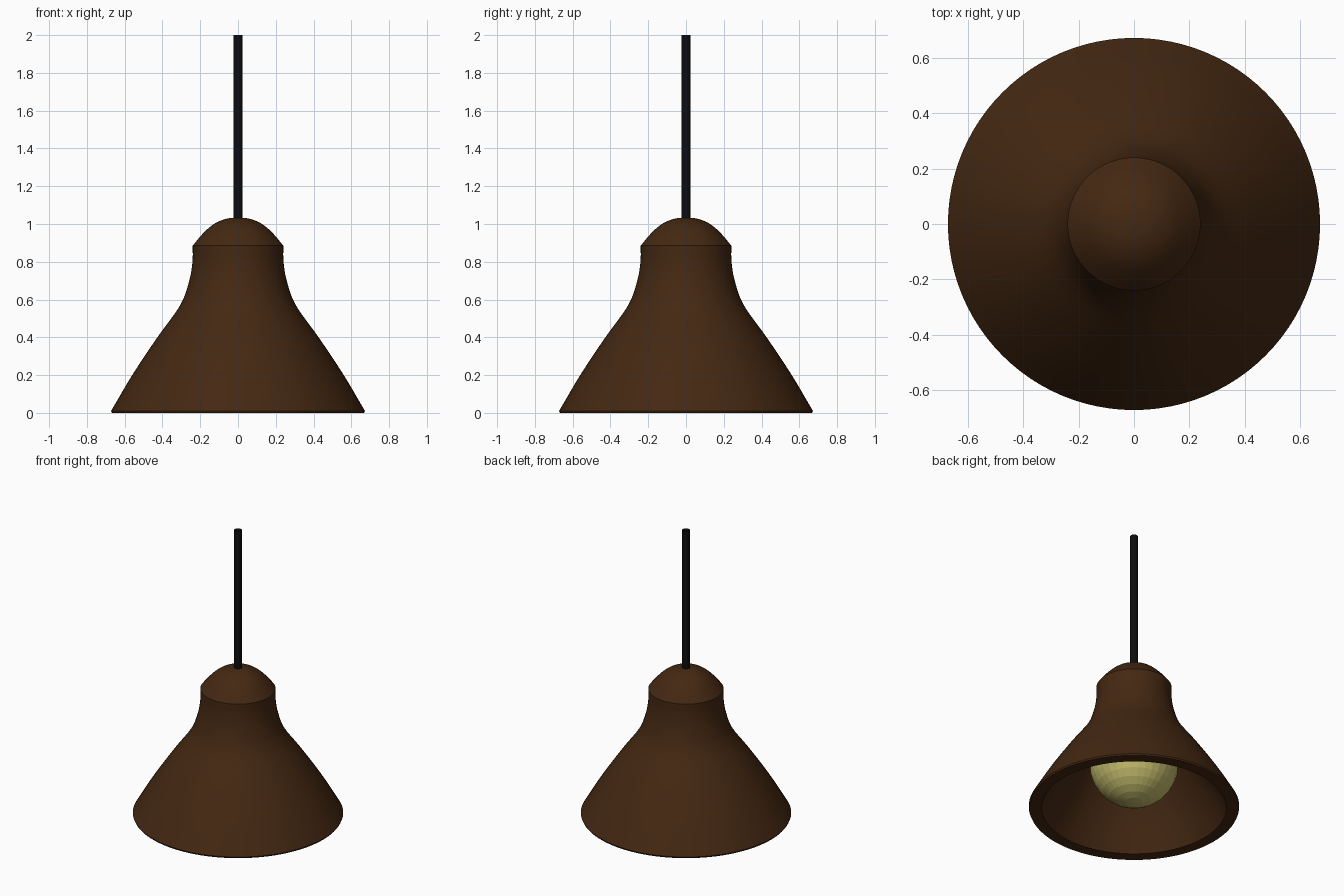
import bpy, bmesh, math
from mathutils import Vector

cube = bpy.data.objects.get("Cube")
if cube:
    bpy.data.objects.remove(cube, do_unlink=True)


def material(name, rgb, roughness=0.6):
    mat = bpy.data.materials.new(name)
    mat.use_nodes = True
    mat.diffuse_color = (*rgb, 1)
    bsdf = mat.node_tree.nodes["Principled BSDF"]
    bsdf.inputs["Base Color"].default_value = (*rgb, 1)
    bsdf.inputs["Roughness"].default_value = roughness
    return mat


def finish(bm, name, mat, smooth_angle=None):
    mesh = bpy.data.meshes.new(name)
    bm.to_mesh(mesh)
    bm.free()
    mesh.materials.append(mat)
    obj = bpy.data.objects.new(name, mesh)
    bpy.context.collection.objects.link(obj)
    if smooth_angle:
        bpy.ops.object.select_all(action='DESELECT')
        obj.select_set(True)
        bpy.context.view_layer.objects.active = obj
        bpy.ops.object.shade_smooth_by_angle(angle=math.radians(smooth_angle))
    return obj


def lathe(name, profile, mat, smooth_angle=30, steps=96):
    """Spin an (r, z) profile around the vertical axis."""
    bm = bmesh.new()
    verts = [bm.verts.new((r, 0, z)) for r, z in profile]
    edges = [bm.edges.new(pair) for pair in zip(verts, verts[1:])]
    bmesh.ops.spin(bm, geom=verts + edges, cent=(0, 0, 0), axis=(0, 0, 1),
                   angle=math.tau, steps=steps)
    bmesh.ops.remove_doubles(bm, verts=bm.verts, dist=0.0005)
    bmesh.ops.recalc_face_normals(bm, faces=bm.faces)
    return finish(bm, name, mat, smooth_angle)


def smooth_path(points, cuts=4):
    """Catmull-Rom curve through the given points."""
    p = [Vector(q) for q in points]
    p = [2 * p[0] - p[1]] + p + [2 * p[-1] - p[-2]]
    path = []
    for a, b, c, d in zip(p, p[1:], p[2:], p[3:]):
        for i in range(cuts):
            t = i / cuts
            path.append(0.5 * (2 * b + (c - a) * t + (2 * a - 5 * b + 4 * c - d) * t ** 2
                               + (3 * b - a - 3 * c + d) * t ** 3))
    return path + [p[-2]]


brown = material("dark brown", (0.058, 0.021, 0.006))
black = material("black", (0.004, 0.004, 0.005))
yellow = material("pale yellow", (0.55, 0.5, 0.15))

# Shade: bell wall and domed crown, with a thick wall down to a flat rim
bell = smooth_path([(0.672, 0.01), (0.56, 0.2), (0.427, 0.4), (0.306, 0.57),
                    (0.258, 0.7), (0.241, 0.8), (0.24, 0.885)])
crown = smooth_path([(0.24, 0.885), (0.19, 0.945), (0.135, 0.995),
                     (0.07, 1.026), (0, 1.035)])
inside = smooth_path([(0, 0.96), (0.1, 0.94), (0.17, 0.87), (0.18, 0.8),
                      (0.2, 0.69), (0.24, 0.56), (0.352, 0.38), (0.482, 0.19), (0.59, 0)])
lathe("shade", inside + [Vector((0.668, 0))] + bell + crown[1:], brown)

# Cord: open tube from the bulb up through the crown
lathe("cord", [(0.025, 0.58), (0.025, 2)], black, steps=32)

# Bulb: faceted ball inside the shade
bm = bmesh.new()
bmesh.ops.create_uvsphere(bm, u_segments=32, v_segments=16, radius=0.283)
bmesh.ops.translate(bm, verts=bm.verts, vec=(0, 0, 0.32))
finish(bm, "bulb", yellow)
